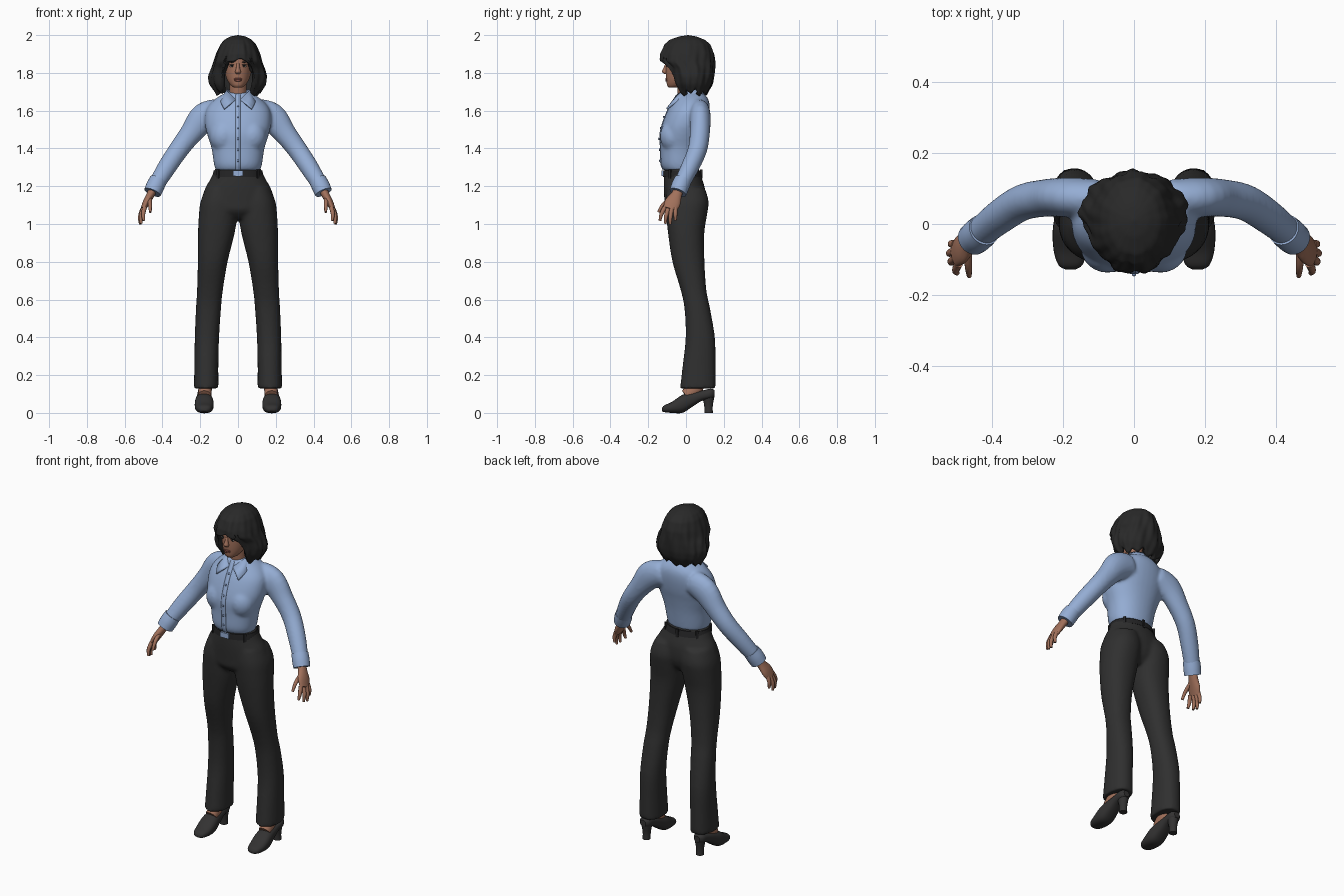
import bpy, bmesh, math
from mathutils import Vector, Matrix

if "Cube" in bpy.data.objects:
    bpy.data.objects.remove(bpy.data.objects["Cube"])

X, Y, Z = Vector((1, 0, 0)), Vector((0, 1, 0)), Vector((0, 0, 1))


def material(name, r, g, b):
    m = bpy.data.materials.new(name)
    m.diffuse_color = (r, g, b, 1)
    m.use_nodes = True
    m.node_tree.nodes["Principled BSDF"].inputs["Base Color"].default_value = m.diffuse_color
    return m


SKIN = material("skin", .36, .165, .105)
LIP = material("lips", .27, .09, .07)
HAIR = material("hair_black", .022, .022, .022)
SHIRT = material("shirt_blue", .30, .42, .66)
BUTTON = material("button_blue", .16, .23, .38)
CLOTH = material("trouser_black", .029, .029, .029)
BELT = material("belt_black", .018, .018, .019)
SHOE = material("shoe_black", .033, .032, .032)
WHITE = material("eye_white", .50, .45, .42)


def spline(rows, k=4):
    """Catmull-Rom interpolation through rows of numbers."""
    p = [rows[0]] + list(rows) + [rows[-1]]
    out = []
    for i in range(1, len(p) - 2):
        for j in range(k):
            t = j / k
            out.append([.5 * (2 * b + (c - a) * t + (2 * a - 5 * b + 4 * c - d) * t * t
                              + (3 * b - a - 3 * c + d) * t ** 3)
                        for a, b, c, d in zip(*p[i - 1:i + 3])])
    return out + [list(rows[-1])]


def loft(bm, rows, u=Y, v=None, n=24, k=4, e=1.0):
    """Skin rings (x, y, z, ru, rv); without v the rings follow the path."""
    rows = spline(rows, k)
    pts = [Vector(r[:3]) for r in rows]
    rings = []
    for i, r in enumerate(rows):
        a, b = u, v
        if v is None:
            t = (pts[min(i + 1, len(pts) - 1)] - pts[max(i - 1, 0)]).normalized()
            a = (u - t * u.dot(t)).normalized()
            b = t.cross(a)
        ring = []
        for j in range(n):
            w = 2 * math.pi * j / n
            c, s = math.cos(w), math.sin(w)
            c, s = math.copysign(abs(c) ** e, c), math.copysign(abs(s) ** e, s)
            ring.append(bm.verts.new(pts[i] + a * (c * max(r[3], .001)) + b * (s * max(r[4], .001))))
        rings.append(ring)
    for p, q in zip(rings, rings[1:]):
        for j in range(n):
            bm.faces.new((p[j], p[(j + 1) % n], q[(j + 1) % n], q[j]))
    bm.faces.new(rings[0])
    bm.faces.new(rings[-1])


def level(rows):
    """Horizontal rings from (x0, x1, y0, y1, z)."""
    return [((a + b) / 2, (c + d) / 2, z, (b - a) / 2, (d - c) / 2) for a, b, c, d, z in rows]


def flip(rows, s):
    return [(r[0] * s, *r[1:]) for r in rows]


def ball(bm, c, r):
    bmesh.ops.create_uvsphere(bm, u_segments=20, v_segments=12, radius=1,
                              matrix=Matrix.Translation(c) @ Matrix.Diagonal((*r, 1)))


def box(bm, c, size, turn=0):
    bmesh.ops.create_cube(bm, size=1, matrix=Matrix.Translation(c) @ Matrix.Rotation(turn, 4, 'Z')
                          @ Matrix.Diagonal((*size, 1)))


def finish(bm, name, mat, mirror=False, voxel=0, thick=0):
    bmesh.ops.recalc_face_normals(bm, faces=bm.faces)
    me = bpy.data.meshes.new(name)
    bm.to_mesh(me)
    bm.free()
    me.materials.append(mat)
    ob = bpy.data.objects.new(name, me)
    bpy.context.collection.objects.link(ob)
    if mirror:
        ob.modifiers.new("mirror", 'MIRROR').use_mirror_merge = False
    if voxel:
        m = ob.modifiers.new("blend", 'REMESH')
        m.mode, m.voxel_size, m.use_smooth_shade = 'VOXEL', voxel, True
        m = ob.modifiers.new("soften", 'SMOOTH')
        m.factor, m.iterations = .5, 6
    if thick:
        m = ob.modifiers.new("thickness", 'SOLIDIFY')
        m.thickness, m.offset = thick, -1
    return ob


# Trousers: two legs blended into the hips
leg = [(.103, .234, -.032, .158, .13), (.104, .231, -.018, .157, .25), (.10, .229, -.002, .153, .4),
       (.09, .223, -.008, .128, .55), (.08, .217, -.028, .108, .65), (.055, .213, -.072, .098, .8),
       (.018, .212, -.095, .097, .95), (.003, .207, -.105, .112, 1.05), (.0, .198, -.108, .12, 1.12),
       (.01, .17, -.10, .10, 1.19)]
hips = [(-.11, .11, -.07, .06, 1.03), (-.18, .18, -.108, .09, 1.07), (-.193, .193, -.114, .103, 1.12),
        (-.174, .174, -.118, .10, 1.19), (-.145, .145, -.118, .085, 1.24), (-.122, .122, -.116, .068, 1.295)]
bm = bmesh.new()
for s in (1, -1):
    loft(bm, flip(level(leg), s), X, Y, 28, e=.9)
loft(bm, level(hips), X, Y, 32)
finish(bm, "trousers", CLOTH, voxel=.01)

# Belt, loops and buckle
bm = bmesh.new()
loft(bm, level([(-.137, .137, -.122, .084, 1.25), (-.128, .128, -.121, .076, 1.284)]), X, Y, 40, k=1)
for w in (.9, 2.25, -.9, -2.25, 3.14):
    box(bm, (.133 * math.sin(w), -.021 - .102 * math.cos(w), 1.265), (.014, .012, .048), w)
finish(bm, "belt", BELT)
bm = bmesh.new()
box(bm, (0, -.123, 1.268), (.055, .012, .03))
finish(bm, "buckle", SHIRT)

# Shirt: torso, bust and sleeves blended
torso = [(-.118, .118, -.119, .066, 1.285), (-.128, .128, -.133, .072, 1.32), (-.14, .14, -.135, .085, 1.4),
         (-.162, .162, -.138, .1, 1.47), (-.175, .175, -.125, .115, 1.53), (-.17, .17, -.098, .125, 1.6),
         (-.135, .135, -.07, .122, 1.65), (-.085, .085, -.05, .1, 1.685), (-.05, .05, -.03, .07, 1.70)]
sleeve = [(.10, .07, 1.595, .055, .07), (.18, .075, 1.563, .056, .078), (.25, .073, 1.478, .053, .06),
          (.315, .06, 1.392, .051, .053), (.375, .022, 1.303, .048, .05), (.425, -.018, 1.222, .043, .044),
          (.443, -.033, 1.192, .04, .04)]
bm = bmesh.new()
loft(bm, level(torso), X, Y, 36, e=.92)
for s in (1, -1):
    loft(bm, flip(sleeve, s))
    ball(bm, (.075 * s, -.068, 1.465), (.075, .07, .085))
finish(bm, "shirt", SHIRT, voxel=.009)

bm = bmesh.new()
loft(bm, [(.422, -.016, 1.232, .046, .046), (.438, -.03, 1.2, .048, .048), (.453, -.043, 1.167, .046, .046)])
finish(bm, "cuff", SHIRT, mirror=True)

# Placket strip and buttons down the front
front = [(r[2], r[4]) for r in spline(torso[:8])]
bm = bmesh.new()
strip = [[bm.verts.new((x, y - .003, z)) for x in (-.013, .013)] for y, z in front]
for a, b in zip(strip, strip[1:]):
    bm.faces.new((a[0], a[1], b[1], b[0]))
finish(bm, "placket", SHIRT, thick=.008)
bm = bmesh.new()
for i in range(6):
    z = 1.335 + i * .058
    y = min(front, key=lambda f: abs(f[1] - z))[0]
    ball(bm, (0, y - .005, z), (.006, .004, .006))
finish(bm, "buttons", BUTTON)

# Collar: one folded half, mirrored
edge = [(0, .085, 1.712, 0, .105, 1.675), (.045, .065, 1.712, .07, .08, 1.672), (.062, .015, 1.71, .09, .01, 1.665),
        (.048, -.035, 1.695, .092, -.06, 1.645), (.012, -.068, 1.66, .073, -.105, 1.612)]
bm = bmesh.new()
band = [[bm.verts.new(r[:3]), bm.verts.new(r[3:])] for r in spline(edge)]
for a, b in zip(band, band[1:]):
    bm.faces.new((a[0], a[1], b[1], b[0]))
finish(bm, "collar", SHIRT, mirror=True, thick=.01)

# Head, neck and nose
bm = bmesh.new()
loft(bm, level([(-.02, .02, -.09, -.05, 1.722), (-.038, .038, -.1, -.01, 1.734), (-.057, .057, -.104, .03, 1.762),
                (-.069, .069, -.107, .07, 1.80), (-.075, .075, -.106, .09, 1.85), (-.075, .075, -.1, .09, 1.9),
                (-.045, .045, -.06, .06, 1.955)]), X, Y, 32)
loft(bm, [(0, .02, 1.62, .055, .055), (0, .005, 1.68, .046, .048), (0, 0, 1.78, .045, .05)], X, Y)
loft(bm, [(0, -.103, 1.85, .007, .006), (0, -.108, 1.825, .01, .012), (0, -.111, 1.806, .015, .016),
          (0, -.106, 1.795, .011, .01)], X, Y, 14)
finish(bm, "head", SKIN)

# Eyes, brows and mouth
for name, mat, c, r in (("eye", WHITE, (.031, -.096, 1.836), (.013, .005, .006)),
                        ("iris", HAIR, (.031, -.099, 1.836), (.006, .004, .006)),
                        ("eyelash", HAIR, (.031, -.098, 1.842), (.015, .005, .0025)),
                        ("brow", HAIR, (.033, -.097, 1.857), (.018, .006, .0035))):
    bm = bmesh.new()
    ball(bm, c, r)
    finish(bm, name, mat, mirror=True)
bm = bmesh.new()
ball(bm, (0, -.103, 1.768), (.022, .007, .005))
ball(bm, (0, -.103, 1.760), (.018, .007, .006))
finish(bm, "lips", LIP)

# Hair: wavy shell with a fringe and side curtains
shape = [(2.0, 0, .01, .01), (1.993, .04, -.035, .055), (1.975, .073, -.085, .1), (1.95, .094, -.113, .128),
         (1.9, .115, -.136, .147), (1.86, .127, -.14, .15), (1.825, .14, -.1, .15), (1.78, .153, -.085, .148),
         (1.74, .147, -.075, .14), (1.70, .122, -.05, .118), (1.66, .10, -.03, .1)]


def hair_at(z):
    for a, b in zip(shape, shape[1:]):
        if z >= b[0]:
            t = (a[0] - z) / (a[0] - b[0])
            return [p + (q - p) * t for p, q in zip(a, b)][1:]
    return shape[-1][1:]


bm = bmesh.new()
N, M = 96, 34
grid = []
for i in range(M + 1):
    t = i / M
    ring = []
    for j in range(N):
        w = 2 * math.pi * j / N - math.pi
        a = abs(w)
        side = min(max((a - .5) / .22, 0), 1)
        low = (1.872 - .09 * a * a + .006 * math.sin(9 * w)) * (1 - side) \
            + (1.695 + .012 * math.sin(11 * w + 1) + .008 * math.sin(5 * w)) * side
        z = 2 - (2 - low) * t ** 1.6
        hw, yf, yb = hair_at(z)
        g = 1 + min(1, 1.6 * t) * (.028 * math.sin(9 * w + 16 * z) + .018 * math.sin(19 * w - 25 * z))
        yc = (yf + yb) / 2
        ring.append(bm.verts.new((hw * math.sin(w) * g, yc - (yb - yf) / 2 * math.cos(w) * g, z)))
    grid.append(ring)
for p, q in zip(grid, grid[1:]):
    for j in range(N):
        bm.faces.new((p[j], q[j], q[(j + 1) % N], p[(j + 1) % N]))
bmesh.ops.remove_doubles(bm, verts=bm.verts, dist=.0002)
finish(bm, "hair", HAIR, thick=.022)

# Hands: palm, four fingers and thumb
bm = bmesh.new()
loft(bm, [(.444, -.034, 1.195, .026, .023), (.463, -.05, 1.155, .029, .021), (.485, -.07, 1.115, .042, .019),
          (.502, -.085, 1.078, .037, .014)])
for knuckle, mid, tip in (((.494, -.112, 1.088), (.502, -.13, 1.052), (.498, -.138, 1.018)),
                          ((.502, -.095, 1.08), (.515, -.106, 1.04), (.512, -.11, 1.002)),
                          ((.505, -.076, 1.08), (.519, -.082, 1.038), (.517, -.084, .998)),
                          ((.502, -.056, 1.086), (.514, -.056, 1.052), (.512, -.056, 1.02)),
                          ((.468, -.07, 1.14), (.466, -.118, 1.105), (.464, -.146, 1.062))):
    loft(bm, [(*knuckle, .012, .012), (*mid, .0105, .0105), (*tip, .007, .007)], n=12)
finish(bm, "hand", SKIN, mirror=True)

# Feet and heeled shoes
bm = bmesh.new()
loft(bm, [(.17, .06, .19, .04, .036), (.174, .045, .13, .045, .036), (.177, .0, .09, .035, .035)], n=20)
finish(bm, "foot", SKIN, mirror=True)
profile = [(-.128, .024, .010, .014), (-.115, .04, .004, .034), (-.075, .058, 0, .047), (-.02, .095, 0, .05),
           (.03, .108, .03, .043), (.08, .117, .062, .037), (.13, .128, .075, .034), (.152, .12, .085, .018)]
bm = bmesh.new()
loft(bm, [(.179, y, (a + b) / 2, w, (a - b) / 2) for y, a, b, w in profile], X, Z, 24, e=.8)
loft(bm, [(.177, .12, 0, .022, .022), (.177, .119, .04, .022, .023), (.177, .118, .09, .03, .033)], X, Y, 20)
finish(bm, "shoe", SHOE, mirror=True)

for ob in bpy.data.objects:
    ob.select_set(True)
    bpy.context.view_layer.objects.active = ob
bpy.ops.object.shade_smooth_by_angle(angle=math.radians(45))
